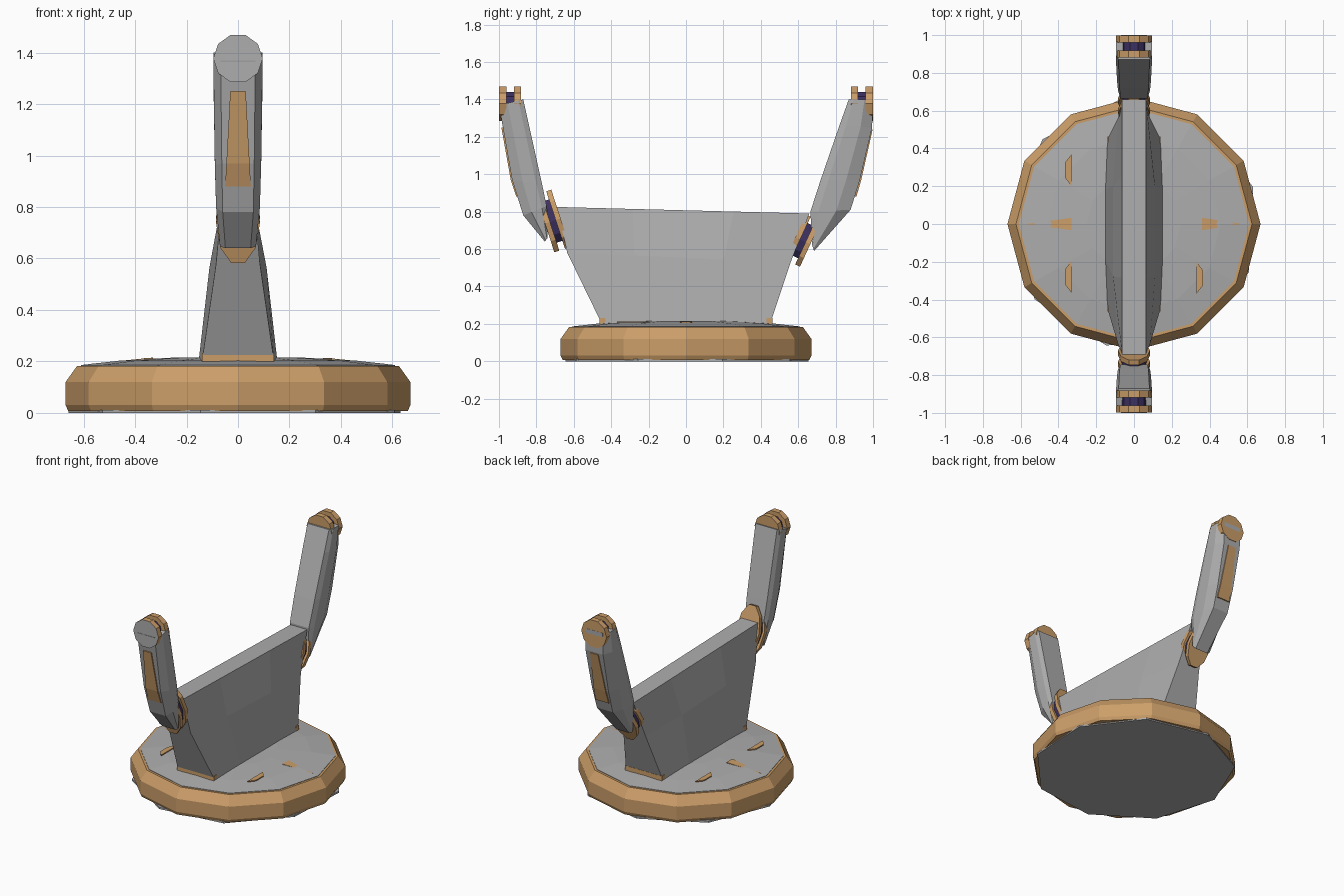
import bpy, bmesh, math
from mathutils import Vector

if "Cube" in bpy.data.objects:
    bpy.data.objects.remove(bpy.data.objects["Cube"])


def material(name, rgb):
    m = bpy.data.materials.new(name)
    m.diffuse_color = (*rgb, 1)
    m.use_nodes = True
    m.node_tree.nodes["Principled BSDF"].inputs["Base Color"].default_value = m.diffuse_color
    return m


GREY = material("stone grey", (0.42, 0.42, 0.42))
TAN = material("warm tan", (0.60, 0.34, 0.14))
PURPLE = material("dark purple", (0.045, 0.03, 0.12))


def loft(name, rings, mats, rule=None):
    """Skin equal-length rings of points, cap both ends, colour faces by rule."""
    bm = bmesh.new()
    vs = [[bm.verts.new(p) for p in r] for r in rings]
    n = len(vs[0])
    for a, b in zip(vs, vs[1:]):
        for i in range(n):
            j = (i + 1) % n
            bm.faces.new((a[i], a[j], b[j], b[i]))
    bm.faces.new(vs[0][::-1])
    bm.faces.new(vs[-1])
    bmesh.ops.recalc_face_normals(bm, faces=bm.faces)
    bm.normal_update()
    if rule:
        for f in bm.faces:
            f.material_index = rule(f)
    me = bpy.data.meshes.new(name)
    bm.to_mesh(me)
    bm.free()
    for m in mats:
        me.materials.append(m)
    ob = bpy.data.objects.new(name, me)
    bpy.context.collection.objects.link(ob)
    return ob


def circle(r, z, n=12, turn=0.0):
    return [(r * math.cos(math.tau * i / n + turn),
             r * math.sin(math.tau * i / n + turn), z) for i in range(n)]


def disc(name, c, axis, rx, rv, thick, mat, n=10, rule=None, mats=None):
    """Prism across the x axis; c and axis are (y, z) pairs."""
    a = Vector((0, *axis)).normalized()
    v = Vector((0, -a.z, a.y))
    c = Vector((0, *c))
    rings = []
    for s in (-0.5, 0.5):
        rings.append([c + a * thick * s + Vector((rx * math.cos(t), 0, 0)) + v * rv * math.sin(t)
                      for t in (math.tau * i / n for i in range(n))])
    return loft(name, rings, mats or [mat], rule)


# Base: foot plate, tan rim, low grey dome
loft("base_underside", [circle(0.66, 0, 9, 0.3), circle(0.66, 0.012, 9, 0.3)], [GREY])
loft("base_rim", [circle(0.66, 0.008), circle(0.67, 0.03), circle(0.67, 0.12),
                  circle(0.625, 0.183), circle(0.60, 0.183)], [TAN])
loft("base_top", [circle(0.61, 0.15), circle(0.61, 0.186),
                  circle(0.46, 0.203), circle(0.25, 0.215)], [GREY])

# Tan slits set in the base top
for i, (x0, x1, y, w) in enumerate([(0.36, 0.57, 0, 0.033), (-0.33, -0.57, 0, 0.033)]):
    pts = [(x0, y - w), (x1, y), (x0, y + w)]
    loft(f"radial_slit_{i}", [[(x, yy, 0.215 - max(0, abs(x) - 0.33) * 0.1 + h) for x, yy in pts]
                              for h in (-0.007, 0.0)], [TAN])
for i, (sx, y) in enumerate([(-1, 0.285), (-1, -0.28), (1, -0.285)]):
    pts = [(0.33, y - 0.085), (0.33, y + 0.085), (0.365, y + 0.04), (0.365, y - 0.04)]
    loft(f"side_slit_{i}", [[(sx * x, yy, 0.207 + h) for x, yy in pts] for h in (0, 0.007)], [TAN])

# Body: tapered slab that bulges at mid length
def body_ring(t, bulge):
    lerp = lambda a, b: a + (b - a) * t
    low = (lerp(-0.45, 0.45), 0.20, 0.14 + bulge)
    mid = (lerp(-0.635, 0.56), lerp(0.58, 0.53), 0.085 + bulge * 2)
    top = (lerp(-0.69, 0.66), lerp(0.825, 0.79), 0.063)
    right = [(w, y, z) for y, z, w in (low, mid, top)]
    return right + [(-x, y, z) for x, y, z in reversed(right)]


loft("body", [body_ring(t, b) for t, b in ((0, 0), (0.3, 0.013), (0.7, 0.013), (1, 0))], [GREY])

# Tan strip where the body ends meet the base
for s in (-1, 1):
    loft("body_foot_strip", [[(sx * 0.14, s * (0.43 + dy), z) for sx, dy in
                              ((-1, 0), (1, 0), (1, 0.032), (-1, 0.032))] for z in (0.20, 0.232)], [TAN])


# Arms: each level is inner (y, z), outer (y, z), half width
def arm(name, levels):
    rings = []
    for (yi, zi), (yo, zo), w in levels:
        half = []
        for f, k in ((0, 0.85), (0.2, 1), (0.65, 1), (1, 0.7)):
            half.append((w * k, yi + (yo - yi) * f, zi + (zo - zi) * f))
        rings.append(half + [(-x, y, z) for x, y, z in reversed(half)])
    loft(name, rings, [GREY])


arm("front_arm", [((-0.74, 0.66), (-0.755, 0.64), 0.07), ((-0.745, 0.83), (-0.87, 0.78), 0.085),
                  ((-0.77, 0.95), (-0.93, 0.97), 0.09), ((-0.87, 1.40), (-1.0, 1.37), 0.096)])
arm("back_arm", [((0.675, 0.62), (0.685, 0.59), 0.07), ((0.665, 0.80), (0.88, 0.81), 0.085),
                 ((0.72, 0.97), (0.93, 0.97), 0.09), ((0.82, 1.26), (0.995, 1.25), 0.095),
                 ((0.87, 1.40), (1.0, 1.40), 0.096)])

# Tan panels on the outer side of each arm
for name, path in (("front", ((-0.902, 0.88), (-0.932, 0.97), (-0.982, 1.25))),
                   ("back", ((0.906, 0.88), (0.932, 0.97), (0.993, 1.24)))):
    s = -1 if name == "front" else 1
    loft(f"{name}_arm_panel", [[(-w, y - s * 0.003, z), (w, y - s * 0.003, z),
                                (w, y + s * 0.005, z), (-w, y + s * 0.005, z)]
                               for (y, z), w in zip(path, (0.05, 0.045, 0.03))], [TAN])

# Wrist joints on top of the arms: two tan discs and a purple hub
for name, s in (("front", -1), ("back", 1)):
    rule = (lambda f: 1 if f.normal.y < -0.9 else 0) if s < 0 else None
    disc(f"{name}_wrist_outer", (s * 0.98, 1.377), (1, 0), 0.096, 0.096, 0.038, TAN,
         rule=rule, mats=[TAN, GREY])
    disc(f"{name}_wrist_inner", (s * 0.9, 1.377), (1, 0), 0.096, 0.096, 0.038, TAN)
    disc(f"{name}_wrist_hub", (s * 0.94, 1.377), (1, 0), 0.065, 0.065, 0.06, PURPLE)

# Elbow joints between body and arms
for name, c, axis, rv in (("front", (-0.712, 0.75), (0.95, 0.31), 0.17),
                          ("back", (0.625, 0.645), (0.91, -0.42), 0.14)):
    a = Vector(axis).normalized()
    for part, off in (("inner", 0.03), ("outer", -0.03)):
        disc(f"{name}_elbow_{part}", (c[0] + a.x * off, c[1] + a.y * off), axis,
             0.085, rv, 0.028, TAN)
    disc(f"{name}_elbow_hub", c, axis, 0.07, rv * 0.72, 0.05, PURPLE)
